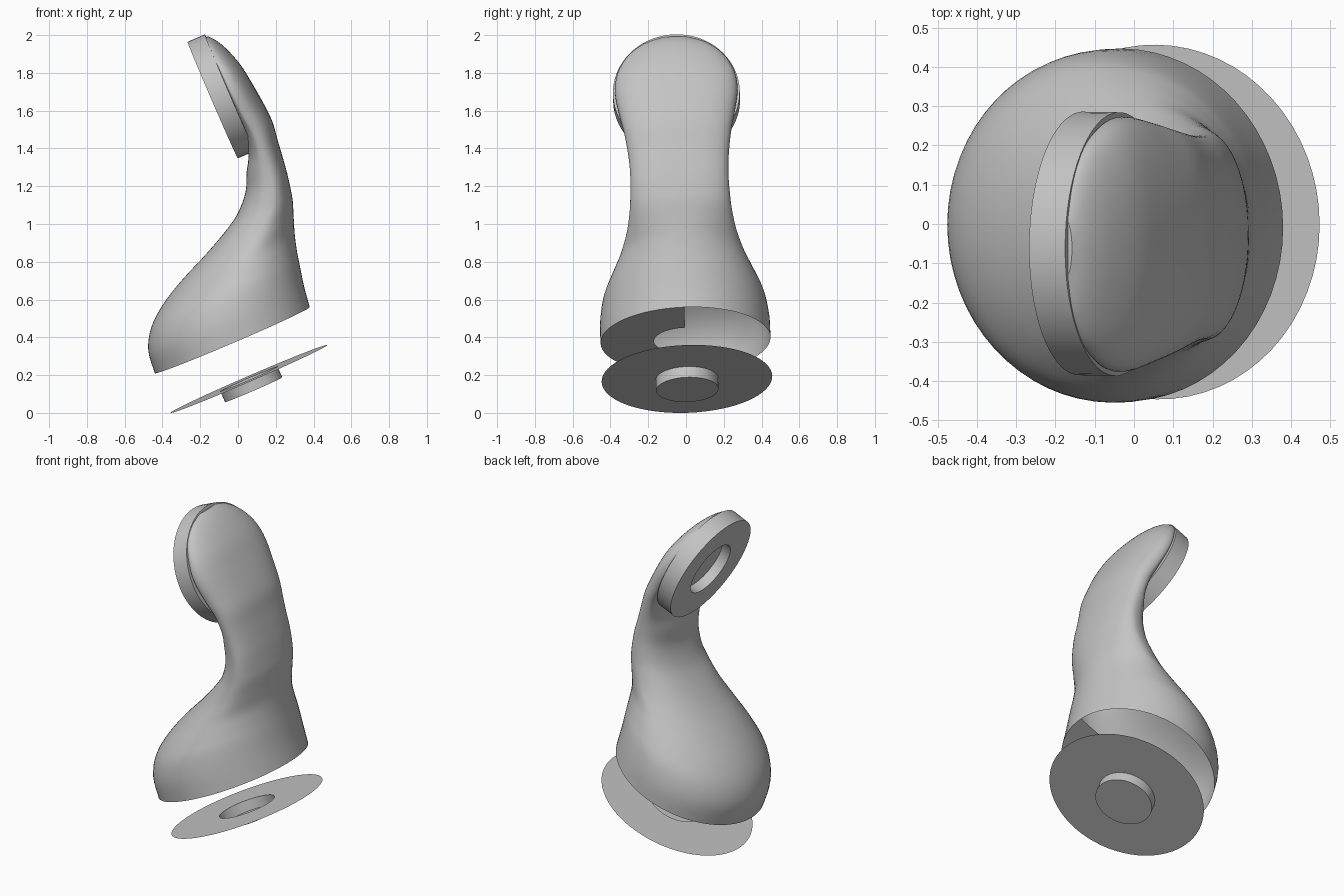
import bpy, bmesh, math
from mathutils import Vector, Matrix

if "Cube" in bpy.data.objects:
    bpy.data.objects.remove(bpy.data.objects["Cube"])

grey = bpy.data.materials.new("plain_grey")
grey.diffuse_color = (0.55, 0.55, 0.55, 1)
grey.use_nodes = True
grey.node_tree.nodes["Principled BSDF"].inputs["Base Color"].default_value = grey.diffuse_color

AX = Vector((0.918, 0, 0.397))      # axis along the tilted base, towards the back
UP = Vector((-0.397, 0, 0.918))     # axis perpendicular to the base
Y = Vector((0, 1, 0))
PIVOT = Vector((0, 0.005, 0.18))
LEAN = Matrix.Translation(PIVOT) @ Matrix.Rotation(0.037, 4, 'X')
SEG = 64


def finish(bm, name, recalc=True):
    if recalc:
        bmesh.ops.recalc_face_normals(bm, faces=bm.faces)
    me = bpy.data.meshes.new(name)
    bm.to_mesh(me)
    bm.free()
    me.transform(LEAN @ Matrix.Translation((0, 0, -PIVOT.z)))
    me.materials.append(grey)
    ob = bpy.data.objects.new(name, me)
    bpy.context.collection.objects.link(ob)
    bpy.context.view_layer.objects.active = ob
    ob.select_set(True)
    bpy.ops.object.shade_smooth_by_angle(angle=math.radians(35))
    ob.select_set(False)
    return ob


def skin(bm, loops):
    for a, b in zip(loops, loops[1:]):
        for i in range(len(a)):
            j = (i + 1) % len(a)
            bm.faces.new((a[i], a[j], b[j], b[i]))


def lathe(name, centre, axis, side, profile):
    """Revolve (radius, height) points about an axis, closing a zero-radius end."""
    bm = bmesh.new()
    loops = []
    for r, h in profile:
        loops.append([bm.verts.new(centre + axis * h + side * (r * math.cos(t)) + Y * (r * math.sin(t)))
                      for t in (2 * math.pi * i / SEG for i in range(SEG))])
    skin(bm, loops)
    bm.faces.new(loops[-1])
    return finish(bm, name)


# Cross-sections of the body: front x, z, back x, z, half width, widest point, squareness
KEYS = [
    (-.44, .21, .38, .56, .45, .50, 2.0),
    (-.475, .33, .35, .67, .448, .50, 2.0),
    (-.46, .45, .325, .79, .425, .50, 2.0),
    (-.40, .57, .31, .87, .38, .52, 2.0),
    (-.30, .70, .30, .95, .33, .55, 2.0),
    (-.17, .84, .295, 1.03, .292, .60, 2.1),
    (-.06, .97, .29, 1.12, .272, .63, 2.2),
    (0, 1.06, .28, 1.18, .265, .63, 2.2),
    (.04, 1.17, .26, 1.27, .26, .60, 2.3),
    (.045, 1.27, .235, 1.36, .262, .55, 2.3),
    (.055, 1.365, .21, 1.445, .27, .45, 2.3),
    (.03, 1.47, .183, 1.54, .285, .38, 2.3),
    (-.01, 1.563, .14, 1.63, .305, .30, 2.3),
    (-.066, 1.69, .072, 1.75, .325, .25, 2.3),
    (-.11, 1.793, .012, 1.845, .308, .25, 2.2),
    (-.15, 1.884, -.058, 1.925, .253, .25, 2.0),
    (-.178, 1.95, -.115, 1.972, .17, .25, 2.0),
    (-.19, 1.98, -.158, 1.994, .085, .25, 2.0),
]


def catmull(p0, p1, p2, p3, t):
    return [0.5 * (2 * b + (c - a) * t + (2 * a - 5 * b + 4 * c - d) * t * t
                   + (3 * b - a - 3 * c + d) * t ** 3) for a, b, c, d in zip(p0, p1, p2, p3)]


def section(key):
    lx, lz, rx, rz, w, f, n = key
    front, back = Vector((lx, 0, lz)), Vector((rx, 0, rz))
    mid = front.lerp(back, f)
    pts = []
    for i in range(SEG):
        t = 2 * math.pi * i / SEG
        c, s = math.cos(t), math.sin(t)
        reach = (back if c > 0 else front) - mid
        pts.append(mid + reach * abs(c) ** (2 / n) + Y * math.copysign(w * abs(s) ** (2 / n), s))
    return pts


# Body: smooth loft from the wide open base, through the neck, to the top of the head
rows = []
for k in range(len(KEYS) - 1):
    quad = [KEYS[min(max(k + d, 0), len(KEYS) - 1)] for d in (-1, 0, 1, 2)]
    rows += [catmull(*quad, t / 4) for t in range(4)]
rows.append(KEYS[-1])
bm = bmesh.new()
loops = [[bm.verts.new(p) for p in section(r)] for r in rows]
skin(bm, loops)
bm.faces.new(loops[-1])
finish(bm, "body")

# Half cap under the base with a round socket cut-out
bm = bmesh.new()
outer = section(KEYS[0])
centre = Vector((-.03, 0, .385))
half = range(SEG // 2, SEG + 1)
out = [bm.verts.new(outer[i % SEG]) for i in half]
inn = [bm.verts.new(centre + AX * (.167 * math.cos(2 * math.pi * i / SEG))
                    + Y * (.167 * math.sin(2 * math.pi * i / SEG))) for i in half]
for i in range(len(out) - 1):
    bm.faces.new((inn[i], inn[i + 1], out[i + 1], out[i]))
bmesh.ops.recalc_face_normals(bm, faces=bm.faces)
if bm.faces[:][0].normal.z > 0:
    bmesh.ops.reverse_faces(bm, faces=bm.faces)
finish(bm, "base_half_cap", recalc=False)

# Head: round plate with a shallow round socket in its front face
lathe("head_plate", Vector((-.134, 0, 1.657)), AX, UP,
      [(.30, .10), (.336, .10), (.336, 0), (.167, 0), (.167, .06)])

# Separate base disc with a cup hanging below it
lathe("base_disc", Vector((.058, 0, .18)), UP, AX,
      [(.452, 0), (.165, 0), (.165, -.062)])
